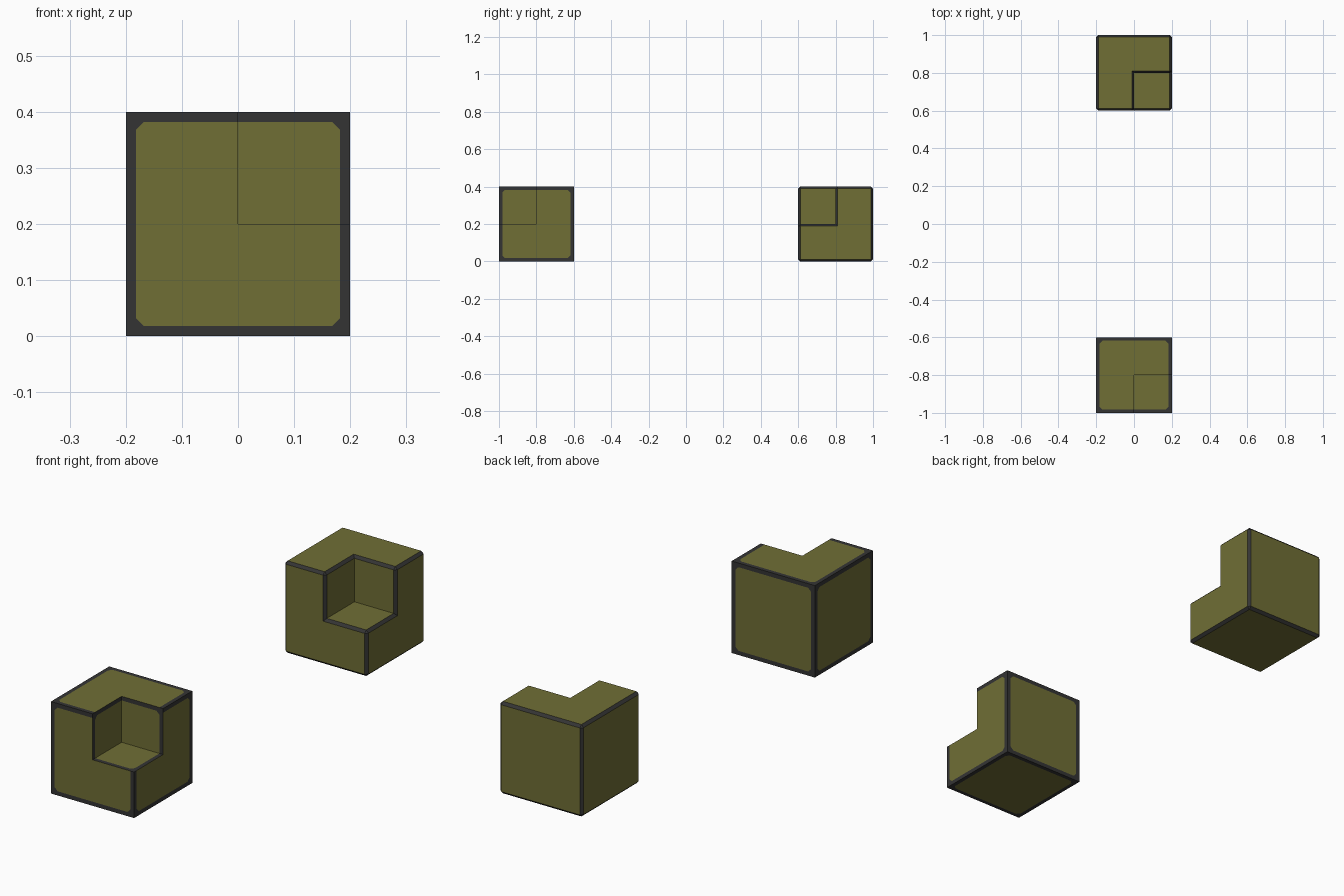
import bpy, bmesh
from mathutils import Vector

if "Cube" in bpy.data.objects:
    bpy.data.objects.remove(bpy.data.objects["Cube"])

H = 0.2          # half size of each block
T = 0.182        # where the painted dark border starts
CUT = 0.014      # clipped inner corner of the border
BEVEL = 0.011    # chamfer of the bevelled block


def material(name, rgb):
    m = bpy.data.materials.new(name)
    m.diffuse_color = (*rgb, 1)
    m.use_nodes = True
    m.node_tree.nodes["Principled BSDF"].inputs["Base Color"].default_value = m.diffuse_color
    return m


OLIVE = material("olive", (0.162, 0.156, 0.036))
DARK = material("dark_grey", (0.034, 0.034, 0.034))


def notched_cube():
    """Cube with its front right upper octant removed."""
    bm = bmesh.new()
    bmesh.ops.create_cube(bm, size=2 * H)
    for axis in range(3):
        n = Vector((0, 0, 0))
        n[axis] = 1
        bisect(bm, n, 0)
    # push the three corner quads inward to form the notch
    corner = [f for f in bm.faces
              if all(v.co.x > -1e-4 and v.co.y < 1e-4 and v.co.z > -1e-4 for v in f.verts)]
    for f in corner:
        n = f.normal.copy()
        new = bmesh.ops.split(bm, geom=[f])["geom"]
        verts = {v for g in new if isinstance(g, bmesh.types.BMFace) for v in g.verts}
        bmesh.ops.translate(bm, verts=list(verts), vec=-n * H)
    bmesh.ops.remove_doubles(bm, verts=bm.verts[:], dist=1e-4)
    bmesh.ops.recalc_face_normals(bm, faces=bm.faces[:])
    return bm


def bisect(bm, normal, dist):
    n = normal.normalized()
    bmesh.ops.bisect_plane(bm, geom=bm.verts[:] + bm.edges[:] + bm.faces[:],
                           plane_co=n * dist, plane_no=n, dist=1e-5)


def finish(bm, name, y):
    mesh = bpy.data.meshes.new(name)
    bm.to_mesh(mesh)
    bm.free()
    mesh.materials.append(OLIVE)
    mesh.materials.append(DARK)
    ob = bpy.data.objects.new(name, mesh)
    ob.location = (0, y, H)
    bpy.context.collection.objects.link(ob)


# Front block: sharp edges, dark border painted near the outer bounds
bm = notched_cube()
limit = 2 * T - CUT
for a in range(3):
    b = (a + 1) % 3
    for s in (-1, 1):
        n = Vector((0, 0, 0))
        n[a] = s
        bisect(bm, n, T)
        for t in (-1, 1):
            d = n.copy()
            d[b] = t
            bisect(bm, d, limit / 2 ** 0.5)
for f in bm.faces:
    c = f.calc_center_median()
    main = max(range(3), key=lambda i: abs(f.normal[i]))
    u, v = (abs(c[i]) for i in range(3) if i != main)
    f.material_index = int(u > T or v > T or u + v > limit)
finish(bm, "painted_edge_block", -0.8)

# Back block: real dark chamfers on the convex edges
bm = notched_cube()
bmesh.ops.dissolve_limit(bm, angle_limit=0.02, verts=bm.verts[:], edges=bm.edges[:])
bm.normal_update()
convex = [e for e in bm.edges if e.calc_face_angle_signed(0) > 0.5]
bmesh.ops.bevel(bm, geom=convex, offset=BEVEL, offset_type='OFFSET',
                segments=1, profile=0.5, affect='EDGES')
bm.normal_update()
for f in bm.faces:
    f.material_index = int(max(abs(c) for c in f.normal) < 0.99)
finish(bm, "bevelled_edge_block", 0.8)
